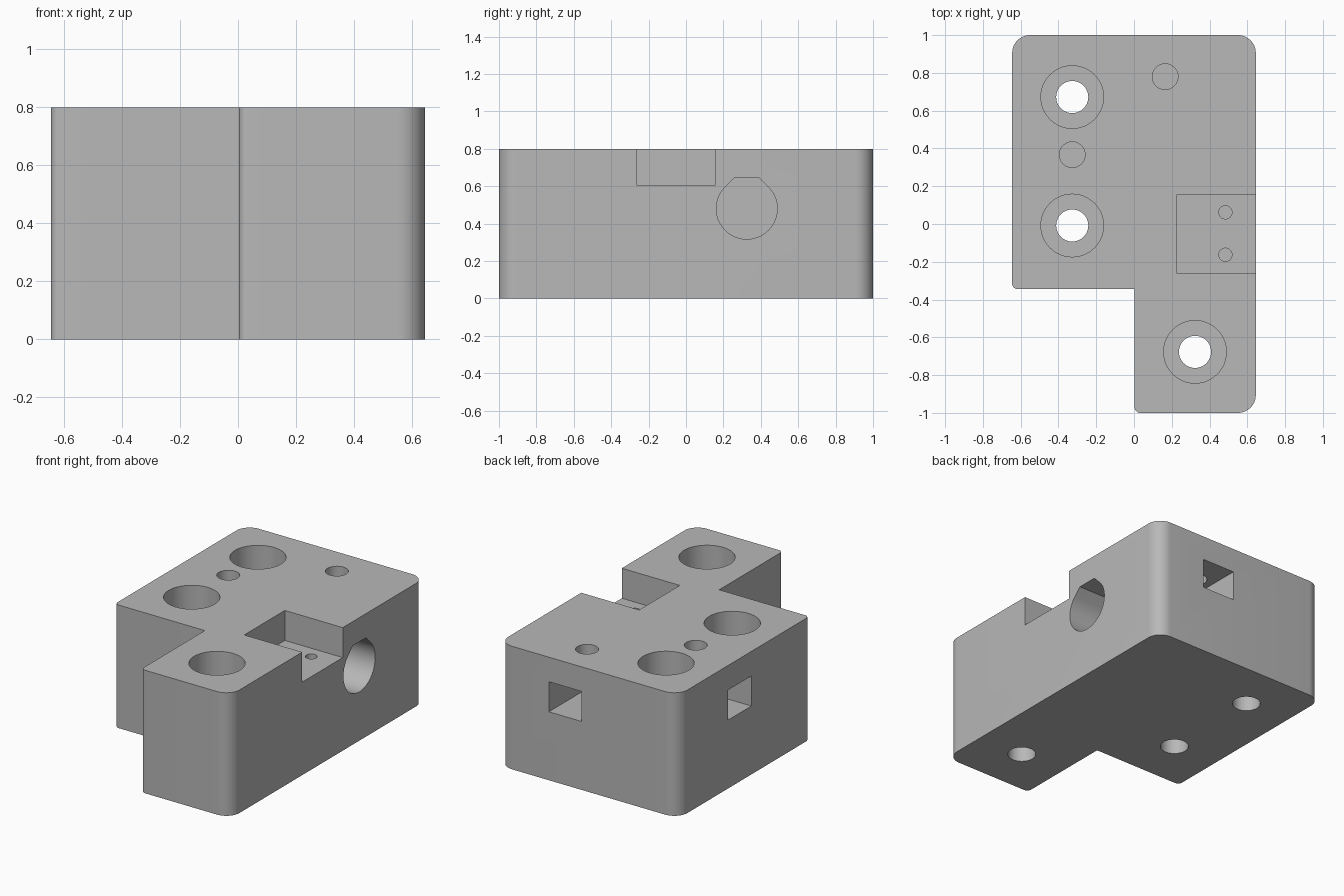
import bpy, bmesh
from math import cos, sin, pi, sqrt, radians
from mathutils import Vector

default = bpy.data.objects.get("Cube")
if default:
    bpy.data.objects.remove(default, do_unlink=True)

GREY = (0.48, 0.48, 0.48, 1)
grey = bpy.data.materials.new("plain grey")
grey.use_nodes = True
grey.diffuse_color = GREY
grey.node_tree.nodes["Principled BSDF"].inputs["Base Color"].default_value = GREY

HEIGHT = 0.8
OVER = 0.05  # how far cutters stick out of the block


def prism(name, points, extrude):
    """Extrude a closed outline of 3D points along a vector."""
    bm = bmesh.new()
    face = bm.faces.new([bm.verts.new(p) for p in points])
    result = bmesh.ops.extrude_face_region(bm, geom=[face], use_keep_orig=True)
    moved = [v for v in result["geom"] if isinstance(v, bmesh.types.BMVert)]
    bmesh.ops.translate(bm, verts=moved, vec=Vector(extrude))
    bmesh.ops.recalc_face_normals(bm, faces=bm.faces)
    mesh = bpy.data.meshes.new(name)
    bm.to_mesh(mesh)
    bm.free()
    mesh.materials.append(grey)
    obj = bpy.data.objects.new(name, mesh)
    bpy.context.collection.objects.link(obj)
    return obj


def arc(cx, cy, r, start, end, steps):
    angles = [radians(start + (end - start) * i / steps) for i in range(steps + 1)]
    return [(cx + r * cos(a), cy + r * sin(a)) for a in angles]


def cut(cutter):
    cutter.hide_render = True
    mod = block.modifiers.new(cutter.name, "BOOLEAN")
    mod.operation = "DIFFERENCE"
    mod.solver = "EXACT"
    mod.object = cutter
    bpy.context.view_layer.objects.active = block
    bpy.ops.object.modifier_apply(modifier=mod.name)
    bpy.data.objects.remove(cutter, do_unlink=True)


def drill(name, x, y, r, bottom):
    """Round hole from the top down to the given height."""
    ring = arc(x, y, r, 0, 360, 48)[:-1]
    cut(prism(name, [(px, py, bottom) for px, py in ring], (0, 0, HEIGHT + OVER - bottom)))


def pocket(name, low, high):
    (x0, y0, z0), (x1, y1, z1) = low, high
    base = [(x0, y0, z0), (x1, y0, z0), (x1, y1, z0), (x0, y1, z0)]
    cut(prism(name, base, (0, 0, z1 - z0)))


# Block: L-shaped plan with rounded corners
W, BIG, SMALL, STEP = 0.645, 0.095, 0.03, -0.345
outline = (arc(W - BIG, 1 - BIG, BIG, 0, 90, 12)
           + arc(BIG - W, 1 - BIG, BIG, 90, 180, 12)
           + arc(SMALL - W, STEP + SMALL, SMALL, 180, 270, 8)
           + [(0.003, STEP)]
           + arc(0.003 + SMALL, SMALL - 1, SMALL, 180, 270, 8)
           + arc(W - BIG, BIG - 1, BIG, 270, 360, 12))
block = prism("mounting_block", [(x, y, 0) for x, y in outline], (0, 0, HEIGHT))

# Counterbored mounting holes
for x, y in [(-0.327, 0.672), (-0.327, -0.008), (0.323, -0.677)]:
    drill("counterbore", x, y, 0.166, 0.4)
    drill("bolt_hole", x, y, 0.085, -OVER)

# Square nut pockets in the back and left-hand end, with screw holes above
pocket("back_nut_pocket", (0.05, 0.6, 0.445), (0.286, 1 + OVER, 0.64))
pocket("side_nut_pocket", (-W - OVER, 0.25, 0.445), (-0.2, 0.49, 0.64))
for x, y in [(0.165, 0.78), (-0.327, 0.367)]:
    drill("screw_hole", x, y, 0.068, 0.5)

# Shelf cut into the side, with two pilot holes in its floor
pocket("shelf", (0.228, -0.262, 0.605), (W + OVER, 0.155, HEIGHT + OVER))
for y in (-0.163, 0.062):
    drill("pilot_hole", 0.484, y, 0.035, 0.3)

# Rod bore: round with a flattened teardrop roof
R, CY, CZ = 0.163, 0.325, 0.48
half_roof = R * (sqrt(2) - 1)
bore = arc(CY, CZ, R, 135, 405, 40) + [(CY + half_roof, CZ + R), (CY - half_roof, CZ + R)]
cut(prism("rod_bore", [(0, y, z) for y, z in bore], (W + OVER, 0, 0)))

# Smooth curved walls, keep edges sharp
bpy.ops.object.select_all(action="DESELECT")
block.select_set(True)
bpy.context.view_layer.objects.active = block
bpy.ops.object.shade_smooth_by_angle(angle=radians(30))
